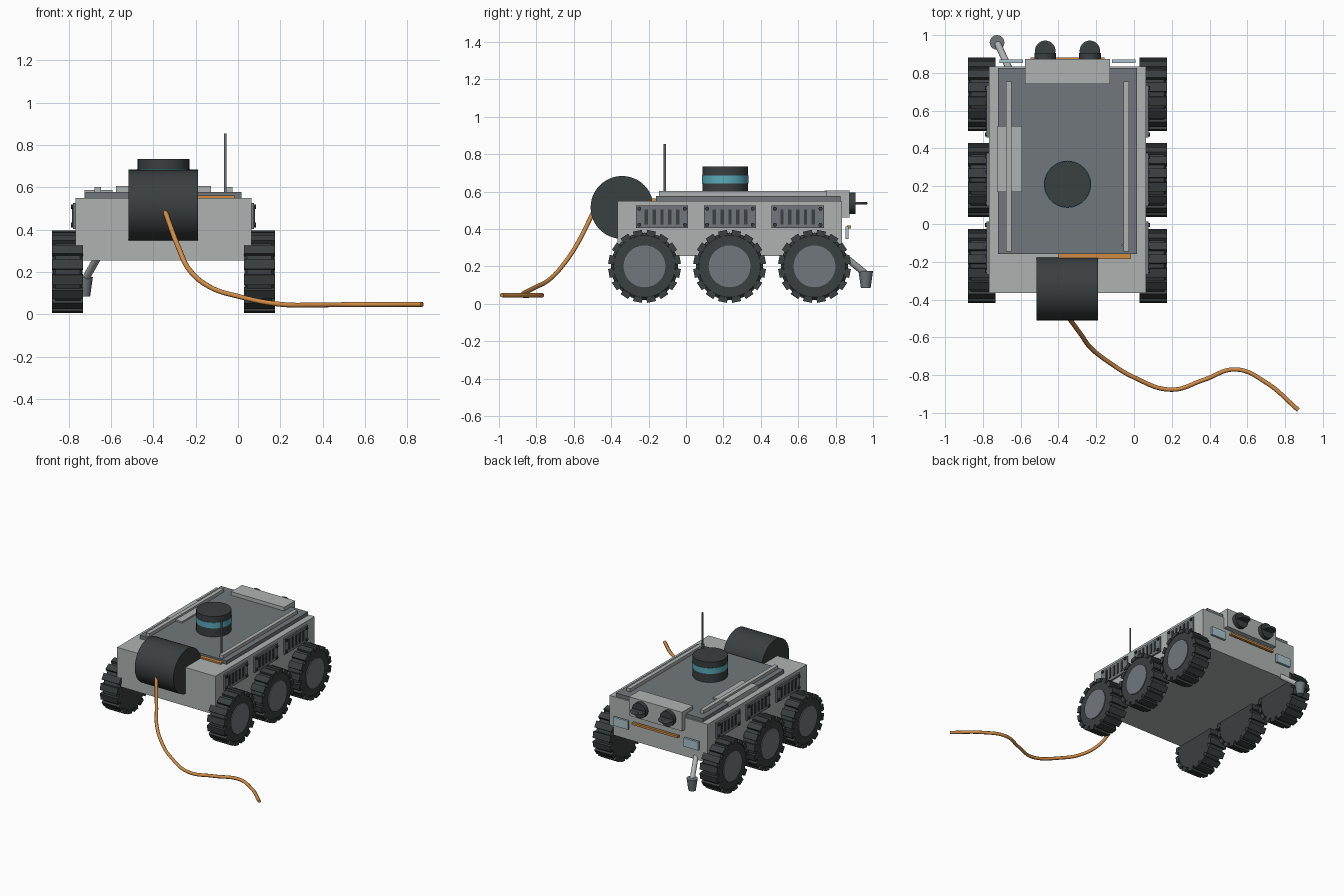
import bpy, bmesh, math
from mathutils import Vector, Matrix

if "Cube" in bpy.data.objects:
    bpy.data.objects.remove(bpy.data.objects["Cube"])

CX = -0.352  # centre line of the vehicle


def material(name, rgb):
    m = bpy.data.materials.new(name)
    m.use_nodes = True
    m.diffuse_color = (*rgb, 1)
    m.node_tree.nodes["Principled BSDF"].inputs["Base Color"].default_value = (*rgb, 1)
    return m


LIGHT = material("light grey", (0.42, 0.45, 0.44))
MID = material("mid grey", (0.165, 0.185, 0.2))
DARK = material("charcoal", (0.042, 0.05, 0.05))
ORANGE = material("orange", (0.63, 0.26, 0.06))
TEAL = material("teal", (0.1, 0.4, 0.48))
PALE = material("pale blue", (0.4, 0.56, 0.61))


def finish(name, bm, mat, smooth=False):
    bmesh.ops.recalc_face_normals(bm, faces=bm.faces)
    mesh = bpy.data.meshes.new(name)
    bm.to_mesh(mesh)
    bm.free()
    ob = bpy.data.objects.new(name, mesh)
    bpy.context.collection.objects.link(ob)
    mesh.materials.append(mat)
    if smooth:
        bpy.ops.object.select_all(action="DESELECT")
        ob.select_set(True)
        bpy.context.view_layer.objects.active = ob
        bpy.ops.object.shade_smooth_by_angle(angle=math.radians(35))
    return ob


def add_box(bm, lo, hi, turn=None):
    lo, hi = Vector(lo), Vector(hi)
    m = Matrix.Translation((lo + hi) / 2) @ Matrix.Diagonal((*(hi - lo), 1))
    bmesh.ops.create_cube(bm, size=1, matrix=(turn @ m) if turn else m)


def box(name, lo, hi, mat):
    bm = bmesh.new()
    add_box(bm, lo, hi)
    return finish(name, bm, mat)


def add_rod(bm, a, b, r1, r2, sides):
    a, b = Vector(a), Vector(b)
    turn = (b - a).to_track_quat("Z", "Y").to_matrix().to_4x4()
    bmesh.ops.create_cone(bm, cap_ends=True, segments=sides, radius1=r1, radius2=r2,
                          depth=(b - a).length, matrix=Matrix.Translation((a + b) / 2) @ turn)


def rod(name, a, b, r, mat, r2=None, sides=32):
    bm = bmesh.new()
    add_rod(bm, a, b, r, r if r2 is None else r2, sides)
    return finish(name, bm, mat, True)


# Hull and deck
box("hull", (-0.768, -0.365, 0.255), (0.064, 0.835, 0.55), LIGHT)
box("deck", (-0.72, -0.16, 0.55), (0.016, 0.825, 0.577), MID)
for side in (-1, 1):
    x = CX + side * 0.311
    box("deck_rail", (x - 0.015, -0.145, 0.577), (x + 0.015, 0.755, 0.602), LIGHT)
box("deck_side_plate", (-0.725, 0.17, 0.55), (-0.593, 0.52, 0.588), LIGHT)
box("deck_front_strip", (-0.4, -0.185, 0.545), (-0.016, -0.158, 0.562), ORANGE)


# Wheels: turned tyre, tread lugs and hub; outward is local +x
def wheel(side, y):
    place = Matrix.Translation((CX + side * 0.382, y, 0.2)) @ Matrix.Diagonal((side, 1, 1, 1))
    bm = bmesh.new()
    profile = [(0, 0), (0, 0.165), (0.012, 0.18), (0.128, 0.18), (0.14, 0.165), (0.14, 0)]
    verts = [bm.verts.new((x, 0, r)) for x, r in profile]
    edges = [bm.edges.new(pair) for pair in zip(verts, verts[1:])]
    bmesh.ops.spin(bm, geom=verts + edges, axis=(1, 0, 0), cent=(0, 0, 0),
                   angle=math.tau, steps=32)
    bmesh.ops.remove_doubles(bm, verts=bm.verts, dist=0.0005)
    bmesh.ops.transform(bm, matrix=place, verts=bm.verts)
    finish("tyre", bm, DARK, True)

    bm = bmesh.new()
    for i in range(16):
        turn = Matrix.Rotation(math.tau * (i + 0.5) / 16, 4, "X")
        add_box(bm, (-0.002, -0.024, 0.165), (0.144, 0.024, 0.194), turn)
    bmesh.ops.transform(bm, matrix=place, verts=bm.verts)
    finish("tyre_lugs", bm, DARK)

    x = CX + side * 0.515
    rod("hub", (x, y, 0.2), (x + side * 0.013, y, 0.2), 0.112, MID)


# Side vents with slots and corner bolts
def vent(side, y):
    x = CX + side * 0.41
    def span(out, y0, y1, z0, z1):
        return (x, y0, z0), (x + side * out, y1, z1)
    box("vent_panel", *span(0.018, y - 0.14, y + 0.14, 0.404, 0.525), MID)
    bm = bmesh.new()
    for i in range(5):
        c = y + (i - 2) * 0.042
        add_box(bm, *span(0.023, c - 0.009, c + 0.009, 0.425, 0.505))
    finish("vent_slots", bm, DARK)
    bm = bmesh.new()
    for dy in (-0.122, 0.122):
        for z in (0.422, 0.508):
            add_rod(bm, (x, y + dy, z), (x + side * 0.027, y + dy, z), 0.011, 0.011, 10)
    finish("vent_bolts", bm, DARK)


for side in (-1, 1):
    for y in (-0.222, 0.233, 0.687):
        wheel(side, y)
    for y in (-0.128, 0.235, 0.597):
        vent(side, y)

# Scanner turret with glowing band
rod("scanner", (CX, 0.21, 0.575), (CX, 0.21, 0.733), 0.122, DARK, sides=40)
rod("scanner_band", (CX, 0.21, 0.644), (CX, 0.21, 0.687), 0.125, TEAL, sides=40)

# Antenna
rod("antenna", (-0.06, -0.113, 0.57), (-0.06, -0.113, 0.855), 0.006, MID, sides=12)

# Rear camera housing with two cameras
box("camera_housing", (CX - 0.225, 0.74, 0.46), (CX + 0.225, 0.873, 0.605), LIGHT)
for side in (-1, 1):
    x = CX + side * 0.118
    rod("camera_barrel", (x, 0.86, 0.538), (x, 0.905, 0.538), 0.058, DARK)
    rod("camera_lens", (x, 0.917, 0.532), (x, 0.917, 0.544), 0.044, DARK)
    bpy.ops.mesh.primitive_torus_add(major_segments=32, minor_segments=8, major_radius=0.047,
                                     minor_radius=0.007, location=(x, 0.917, 0.538))
    ring = bpy.context.object
    ring.name = "camera_ring"
    ring.data.materials.append(MID)
    bpy.ops.object.shade_smooth_by_angle()
    # Rear lamps
    x = CX + side * 0.298
    box("rear_lamp", (x - 0.062, 0.853, 0.347), (x + 0.062, 0.87, 0.412), PALE)
box("rear_light_bar", (CX - 0.195, 0.862, 0.402), (CX + 0.195, 0.882, 0.418), ORANGE)

# Sampling arm and cup
rod("sample_arm", (-0.66, 0.82, 0.275), (-0.722, 0.955, 0.165), 0.018, LIGHT, sides=16)
rod("sample_cup", (-0.725, 0.961, 0.085), (-0.725, 0.961, 0.175), 0.026, MID, r2=0.039, sides=20)

# Cable reel
rod("cable_reel", (-0.517, -0.342, 0.515), (-0.19, -0.342, 0.515), 0.168, DARK, sides=48)

# Trailing cable
path = [(-0.35, -0.49, 0.5), (-0.277, -0.59, 0.305), (-0.23, -0.655, 0.21),
        (-0.135, -0.73, 0.13), (0, -0.812, 0.085), (0.2, -0.877, 0.047),
        (0.37, -0.825, 0.044), (0.54, -0.77, 0.046), (0.7, -0.84, 0.046), (0.87, -0.985, 0.046)]
curve = bpy.data.curves.new("cable", "CURVE")
curve.dimensions = "3D"
curve.bevel_depth = 0.012
curve.bevel_resolution = 2
curve.use_fill_caps = True
spline = curve.splines.new("BEZIER")
spline.bezier_points.add(len(path) - 1)
for p, co in zip(spline.bezier_points, path):
    p.co = co
    p.handle_left_type = p.handle_right_type = "AUTO"
curve.materials.append(ORANGE)
bpy.context.collection.objects.link(bpy.data.objects.new("cable", curve))
